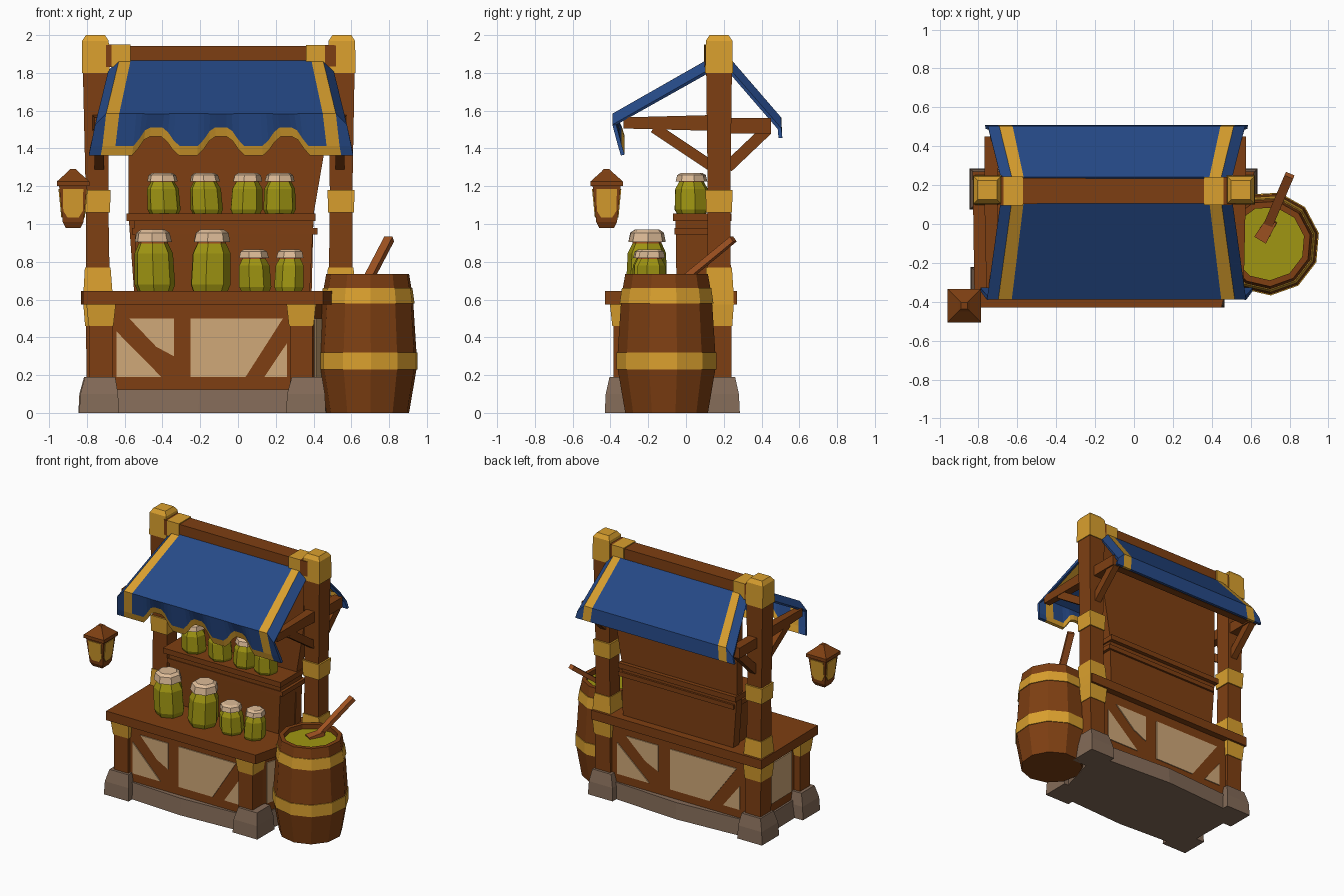
import bpy, bmesh, math, random
from mathutils import Vector

random.seed(4)
if "Cube" in bpy.data.objects:
    bpy.data.objects.remove(bpy.data.objects["Cube"])


def srgb(*c):
    return [((v / 255 + 0.055) / 1.055) ** 2.4 for v in c] + [1]


def material(name, *c):
    m = bpy.data.materials.new(name)
    m.use_nodes = True
    m.diffuse_color = srgb(*c)
    m.node_tree.nodes["Principled BSDF"].inputs["Base Color"].default_value = srgb(*c)
    return m


WOOD = material("brown wood", 126, 63, 18)
GOLD = material("gold trim", 218, 160, 46)
BLUE = material("blue cloth", 38, 74, 136)
CREAM = material("cream plaster", 208, 168, 120)
STONE = material("grey brown stone", 132, 107, 88)
OLIVE = material("olive preserve", 160, 150, 18)
CLOTH = material("pale jar cloth", 222, 188, 152)
RUST = material("rust wood", 165, 85, 34)


def finish(name, bm, mats):
    bmesh.ops.recalc_face_normals(bm, faces=bm.faces)
    me = bpy.data.meshes.new(name)
    bm.to_mesh(me)
    bm.free()
    for m in mats:
        me.materials.append(m)
    ob = bpy.data.objects.new(name, me)
    bpy.context.collection.objects.link(ob)
    return ob


def loft(name, rings, mats, caps=None):
    """Skin a list of point rings; one material per segment, or one for all."""
    if not isinstance(mats, list):
        mats = [mats] * (len(rings) - 1)
    caps = caps or (mats[0], mats[-1])
    used = list(dict.fromkeys(mats + list(caps)))
    bm = bmesh.new()
    vs = [[bm.verts.new(p) for p in r] for r in rings]
    n = len(rings[0])
    for a, b, m in zip(vs, vs[1:], mats):
        for i in range(n):
            j = (i + 1) % n
            bm.faces.new((a[i], a[j], b[j], b[i])).material_index = used.index(m)
    for r, m in zip((vs[0], vs[-1]), caps):
        bm.faces.new(r).material_index = used.index(m)
    return finish(name, bm, used)


def square(x, y, z, hx, hy=None):
    hy = hy or hx
    return [(x + a * hx, y + b * hy, z) for a, b in ((-1, -1), (1, -1), (1, 1), (-1, 1))]


def circle(x, y, z, r, n, turn=0.0):
    return [(x + r * math.cos(turn + math.tau * i / n),
             y + r * math.sin(turn + math.tau * i / n), z) for i in range(n)]


def slab(name, corners, z0, z1, mat):
    return loft(name, [[(x, y, z) for x, y in corners] for z in (z0, z1)], mat)


def box(name, x0, x1, y0, y1, z0, z1, mat):
    return slab(name, [(x0, y0), (x1, y0), (x1, y1), (x0, y1)], z0, z1, mat)


def beam(name, p, q, w, h, mat=WOOD, taper=1.0):
    p, q = Vector(p), Vector(q)
    d = (q - p).normalized()
    s = d.cross((0, 0, 1)).normalized()
    u = s.cross(d)
    rings = [[c + s * w * a * k + u * h * b * k
              for a, b in ((-1, -1), (1, -1), (1, 1), (-1, 1))] for c, k in ((p, 1), (q, taper))]
    return loft(name, rings, mat)


def plate(name, a, b, poly):
    """Thin plaster plate on the wall a-b; poly holds (fraction along, height)."""
    a, b = Vector((*a, 0)), Vector((*b, 0))
    d = (b - a).normalized()
    out = Vector((d.y, -d.x, 0))
    rings = [[a.lerp(b, t) + Vector((0, 0, z)) + out * k for t, z in poly] for k in (-0.002, 0.007)]
    return loft(name, rings, CREAM)


# Stone footing
FL, FR, BR, BL = (-0.73, -0.36), (0.37, -0.36), (0.53, 0.22), (-0.74, 0.22)
loft("stone_base", [[(x * k, y * k, z) for x, y in (FL, (-0.2, -0.39), FR, BR, (-0.1, 0.26), BL)]
                    for z, k in ((0.0, 1.05), (0.125, 1.02))], STONE)
for i, (x, y) in enumerate([(-0.735, -0.325), (0.36, -0.325), (0.53, 0.18), (-0.74, 0.18)]):
    loft(f"stone_foot_{i}", [square(x, y, 0, 0.105), square(x, y, 0.1, 0.1),
                             square(x + 0.005, y, 0.19, 0.08)], STONE)

# Counter body, plaster panels and worktop
slab("counter_body", [FL, FR, BR, BL], 0.1, 0.58, WOOD)
PANELS = [[(0.08, 0.43), (0.08, 0.19), (0.295, 0.19)],
          [(0.14, 0.5), (0.355, 0.5), (0.355, 0.3), (0.27, 0.35)],
          [(0.436, 0.5), (0.88, 0.5), (0.7, 0.19), (0.436, 0.19)],
          [(0.79, 0.19), (0.9, 0.19), (0.9, 0.37)]]
for side, a, b in (("front", FL, FR), ("back", BR, BL)):
    for i, p in enumerate(PANELS):
        plate(f"{side}_panel_{i}", a, b, p)
for side, a, b in (("left", FR, BR), ("right", BL, FL)):
    plate(f"{side}_panel", a, b, [(0.22, 0.19), (0.78, 0.19), (0.78, 0.5), (0.22, 0.5)])
slab("worktop", [(-0.82, -0.43), (0.45, -0.43), (0.62, 0.27), (-0.83, 0.27)], 0.575, 0.645, WOOD)

# Short front posts and tall rear posts with gold bands
for side, x in (("right", -0.725), ("left", 0.335)):
    loft(f"{side}_front_post", [square(x, -0.325, z, h) for z, h in
                                ((0.1, 0.06), (0.46, 0.06), (0.46, 0.065), (0.575, 0.078))],
         [WOOD, GOLD, GOLD])
BANDS = [(0.1, 0.065, WOOD), (0.46, 0.065, GOLD), (0.46, 0.07, GOLD), (0.575, 0.078, GOLD),
         (0.65, 0.076, GOLD), (0.77, 0.068, GOLD), (0.77, 0.062, WOOD), (1.06, 0.06, GOLD),
         (1.06, 0.068, GOLD), (1.18, 0.072, GOLD), (1.18, 0.06, WOOD), (1.8, 0.068, GOLD),
         (1.8, 0.074, GOLD), (1.97, 0.07, GOLD), (2.0, 0.05, GOLD)]
for side, x, lean in (("right", -0.735, -0.02), ("left", 0.54, 0.01)):
    loft(f"{side}_rear_post", [square(x + lean * z / 2, 0.175, z, h) for z, h, m in BANDS],
         [m for z, h, m in BANDS[:-1]])
    # Roof arm and its braces
    beam(f"{side}_roof_arm_front", (x, 0.15, 1.535), (x, -0.33, 1.535), 0.035, 0.042, WOOD, 0.7)
    beam(f"{side}_roof_arm_back", (x, 0.15, 1.52), (x, 0.45, 1.52), 0.035, 0.04)
    beam(f"{side}_brace_front", (x, 0.13, 1.31), (x, -0.17, 1.51), 0.025, 0.028)
    beam(f"{side}_brace_back", (x, 0.22, 1.3), (x, 0.43, 1.5), 0.025, 0.03)
beam("rear_purlin", (-0.74, 0.41, 1.52), (0.54, 0.41, 1.52), 0.03, 0.03)

# Back wall, cabinet and shelf
loft("back_wall", [[(x, y, z) for x, y in ((a, 0.14), (b, 0.14), (b, 0.21), (a, 0.21))]
                   for z, a, b in ((0.64, -0.55, 0.39), (1.05, -0.58, 0.4), (1.4, -0.58, 0.46),
                                   (1.87, -0.58, 0.46))], WOOD)
loft("shelf_cabinet", [square(-0.075, 0.07, 0.64, 0.455, 0.12),
                       square(-0.075, 0.07, 1.03, 0.475, 0.125)], WOOD)
box("shelf", -0.59, 0.41, -0.07, 0.24, 1.015, 1.055, WOOD)
box("shelf_lip", -0.56, 0.42, -0.06, 0.225, 0.945, 0.98, WOOD)

# Ridge beam with gold ends
loft("ridge_beam", [[(x, 0.17 + a * h, 1.89 + b * h * 0.8) for a, b in
                     ((-1, -1), (1, -1), (1, 1), (-1, 1))]
                    for x, h in ((-0.7, 0.072), (-0.67, 0.075), (-0.57, 0.075), (-0.57, 0.066),
                                 (0.36, 0.064), (0.36, 0.073), (0.46, 0.073), (0.52, 0.07))],
     [WOOD, GOLD, GOLD, WOOD, GOLD, GOLD, WOOD])


# Cloth awnings: striped, with folded ends; the front hem is scalloped
def awning(name, rows, scallop):
    inner = [-0.81 + 1.62 * i / 36 for i in range(37)]
    cols = [-1, -0.91] + inner + [0.91, 1]
    bm = bmesh.new()
    grid = []
    for r, (y, z, hw) in enumerate(rows):
        line = []
        for s in cols:
            lift = 0
            if scallop and r >= 2:
                d = min(abs(s - c) for c in (-0.5, 0.0, 0.5))
                lift = 0.1 * min(1, max(0, (0.17 - d) / 0.1))
            drop = 0.055 if abs(s) == 1 and r < 2 else 0
            line.append(bm.verts.new((-0.09 + s * hw, y, z + lift - drop)))
        grid.append(line)
    for r in range(len(rows) - 1):
        for c in range(len(cols) - 1):
            f = bm.faces.new((grid[r][c], grid[r][c + 1], grid[r + 1][c + 1], grid[r + 1][c]))
            mid = abs(cols[c] + cols[c + 1]) / 2
            hem = scallop and r == 2 and mid < 0.9
            f.material_index = int(hem or 0.81 < mid < 0.91)
    ob = finish(name, bm, [BLUE, GOLD])
    mod = ob.modifiers.new("cloth thickness", "SOLIDIFY")
    mod.thickness = 0.02
    mod.offset = 0


awning("front_awning", [(0.115, 1.86, 0.59), (-0.38, 1.58, 0.665), (-0.35, 1.415, 0.69),
                        (-0.335, 1.365, 0.7)], True)
awning("back_awning", [(0.235, 1.86, 0.59), (0.495, 1.56, 0.66), (0.5, 1.455, 0.675)], False)


# Jars with cloth lids
def jar(name, x, y, z, r, h):
    prof = [(0, 0.85, OLIVE), (0.12, 1.0, OLIVE), (0.62, 0.95, OLIVE), (0.78, 0.72, RUST),
            (0.83, 0.72, CLOTH), (0.8, 0.92, CLOTH), (0.95, 0.82, CLOTH), (1.0, 0.6, CLOTH)]
    turn = random.uniform(0, 1)
    dx, dy = random.uniform(-0.015, 0.015), random.uniform(-0.01, 0.01)
    loft(name, [circle(x + dx * t, y + dy * t, z + h * t, r * k, 7, turn) for t, k, m in prof],
         [m for t, k, m in prof[:-1]])


for i, (x, r) in enumerate([(-0.39, 0.09), (-0.165, 0.088), (0.04, 0.088), (0.22, 0.088)]):
    jar(f"shelf_jar_{i}", x, 0.03, 1.05, r, 0.22)
for i, (x, y, r, h) in enumerate([(-0.44, -0.2, 0.11, 0.33), (-0.15, -0.21, 0.11, 0.33),
                                  (0.09, -0.2, 0.088, 0.225), (0.27, -0.19, 0.08, 0.225)]):
    jar(f"counter_jar_{i}", x, y, 0.64, r, h)

# Barrel with gold hoops, filled to near the rim
HOOPS = [(0, 0.222, WOOD), (0.23, 0.262, GOLD), (0.23, 0.268, GOLD), (0.32, 0.268, GOLD),
         (0.32, 0.262, WOOD), (0.58, 0.245, GOLD), (0.58, 0.252, GOLD), (0.66, 0.24, GOLD),
         (0.66, 0.235, WOOD), (0.735, 0.222, WOOD), (0.735, 0.19, WOOD), (0.7, 0.19, WOOD)]
loft("barrel", [circle(0.688, -0.1, z, r, 11, 0.2) for z, r, m in HOOPS],
     [m for z, r, m in HOOPS[:-1]], (WOOD, OLIVE))
beam("spoon_handle", (0.68, -0.03, 0.69), (0.8, 0.25, 0.92), 0.024, 0.016, RUST)
beam("spoon_bowl", (0.65, -0.08, 0.695), (0.71, 0.02, 0.72), 0.035, 0.018, RUST, 0.8)

# Lantern with glowing panes
LX, LY = -0.873, -0.42
loft("lantern", [square(LX, LY, z, h) for z, h in
                 ((0.98, 0.04), (1.01, 0.055), (1.2, 0.074), (1.2, 0.086), (1.225, 0.086),
                  (1.275, 0.03), (1.29, 0.016))], WOOD)
for i in range(4):
    a = i * math.pi / 2
    d, s = Vector((math.cos(a), math.sin(a), 0)), Vector((-math.sin(a), math.cos(a), 0))
    loft(f"lantern_pane_{i}",
         [[Vector((LX, LY, z)) + d * (0.055 + (z - 1.01) * 0.1 + k) + s * w for w, z in
           ((-0.03, 1.035), (0.03, 1.035), (0.052, 1.07), (0.054, 1.185), (-0.054, 1.185), (-0.052, 1.07))]
          for k in (-0.002, 0.005)], GOLD)
